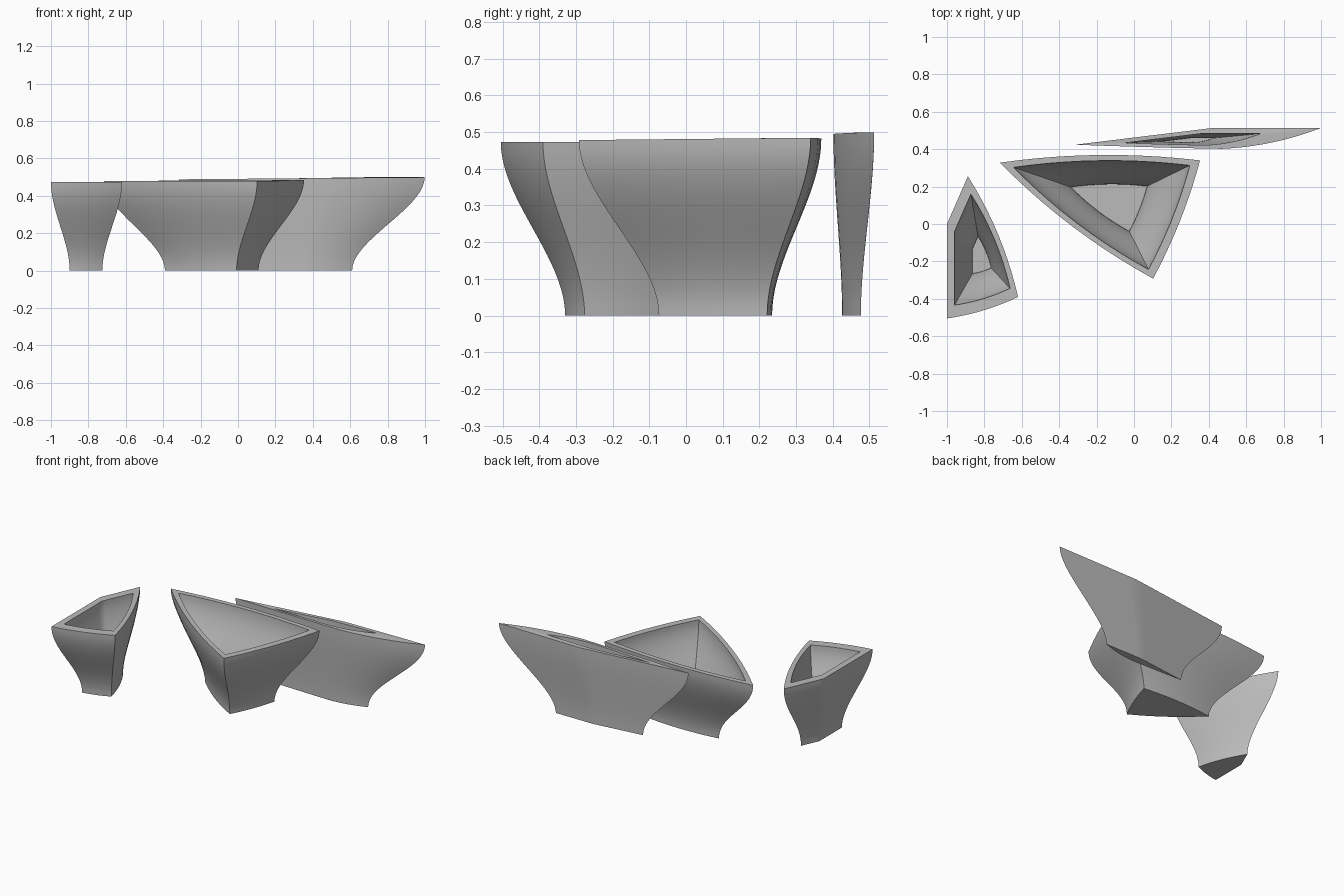
import bpy
import bmesh
from mathutils import Vector

cube = bpy.data.objects.get("Cube")
if cube:
    bpy.data.objects.remove(cube, do_unlink=True)

# One plain grey for all the planters
grey = bpy.data.materials.new("stone grey")
grey.use_nodes = True
colour = (0.5, 0.5, 0.5, 1)
grey.diffuse_color = colour
grey.node_tree.nodes["Principled BSDF"].inputs["Base Color"].default_value = colour

LEVELS = 20
SIDE_STEPS = 10
FLOOR = 0.05


def outline(corners):
    """Counter-clockwise rim; each corner is (x, y, outward bulge of the next side)."""
    points = []
    for i, (x, y, bulge) in enumerate(corners):
        a = Vector((x, y))
        b = Vector(corners[(i + 1) % len(corners)][:2])
        side = b - a
        outward = Vector((side.y, -side.x)).normalized()
        for k in range(SIDE_STEPS):
            t = k / SIDE_STEPS
            points.append(a + side * t + outward * bulge * 4 * t * (1 - t))
    return points


def planter(name, corners, centre, rim, outer, inner):
    """Hollow pot flaring in an S-curve; rim is (height, x slope, y slope)."""
    points = outline(corners)
    centre = Vector(centre)
    bm = bmesh.new()

    def ring(scale, t, bottom):
        verts = []
        for p in points:
            q = centre + (p - centre) * scale
            top = rim[0] + rim[1] * p.x + rim[2] * p.y
            verts.append(bm.verts.new((q.x, q.y, bottom + (top - bottom) * t)))
        return verts

    def wall(scales, bottom):
        low, high = scales
        steps = [i / LEVELS for i in range(LEVELS + 1)]
        return [ring(low + (high - low) * t * t * (3 - 2 * t), t, bottom) for t in steps]

    # Outside wall, rim and inside wall as one strip, closed by base and floor
    rings = wall(outer, 0) + wall(inner, FLOOR)[::-1]
    for lower, upper in zip(rings, rings[1:]):
        for i in range(len(points)):
            j = (i + 1) % len(points)
            bm.faces.new((lower[i], lower[j], upper[j], upper[i]))
    bm.faces.new(rings[0][::-1])
    bm.faces.new(rings[-1])
    bmesh.ops.recalc_face_normals(bm, faces=bm.faces)

    mesh = bpy.data.meshes.new(name)
    bm.to_mesh(mesh)
    bm.free()
    mesh.materials.append(grey)
    obj = bpy.data.objects.new(name, mesh)
    bpy.context.collection.objects.link(obj)
    bpy.ops.object.select_all(action='DESELECT')
    obj.select_set(True)
    bpy.context.view_layer.objects.active = obj
    bpy.ops.object.shade_smooth_by_angle(angle=0.55)


# Small planter on the right
planter("small_planter",
        [(-1, -0.505, 0.015), (-0.62, -0.39, 0.03), (-0.888, 0.255, 0), (-1, 0, 0)],
        (-0.815, -0.18), (0.473, 0, 0), (0.46, 1), (0.26, 0.78))

# Large triangular planter in the middle
planter("middle_planter",
        [(-0.717, 0.328, 0.038), (0.102, -0.292, 0.02), (0.353, 0.34, 0.035)],
        (-0.104, 0.117), (0.48, 0.005, 0.008), (0.467, 1), (0.38, 0.88))

# Long narrow planter at the back
planter("back_planter",
        [(-0.315, 0.424, 0.002), (0.47, 0.402, 0.022), (0.998, 0.513, 0), (0.417, 0.513, 0)],
        (0.28, 0.446), (0.491, 0.0085, 0), (0.46, 1), (0.2, 0.55))
